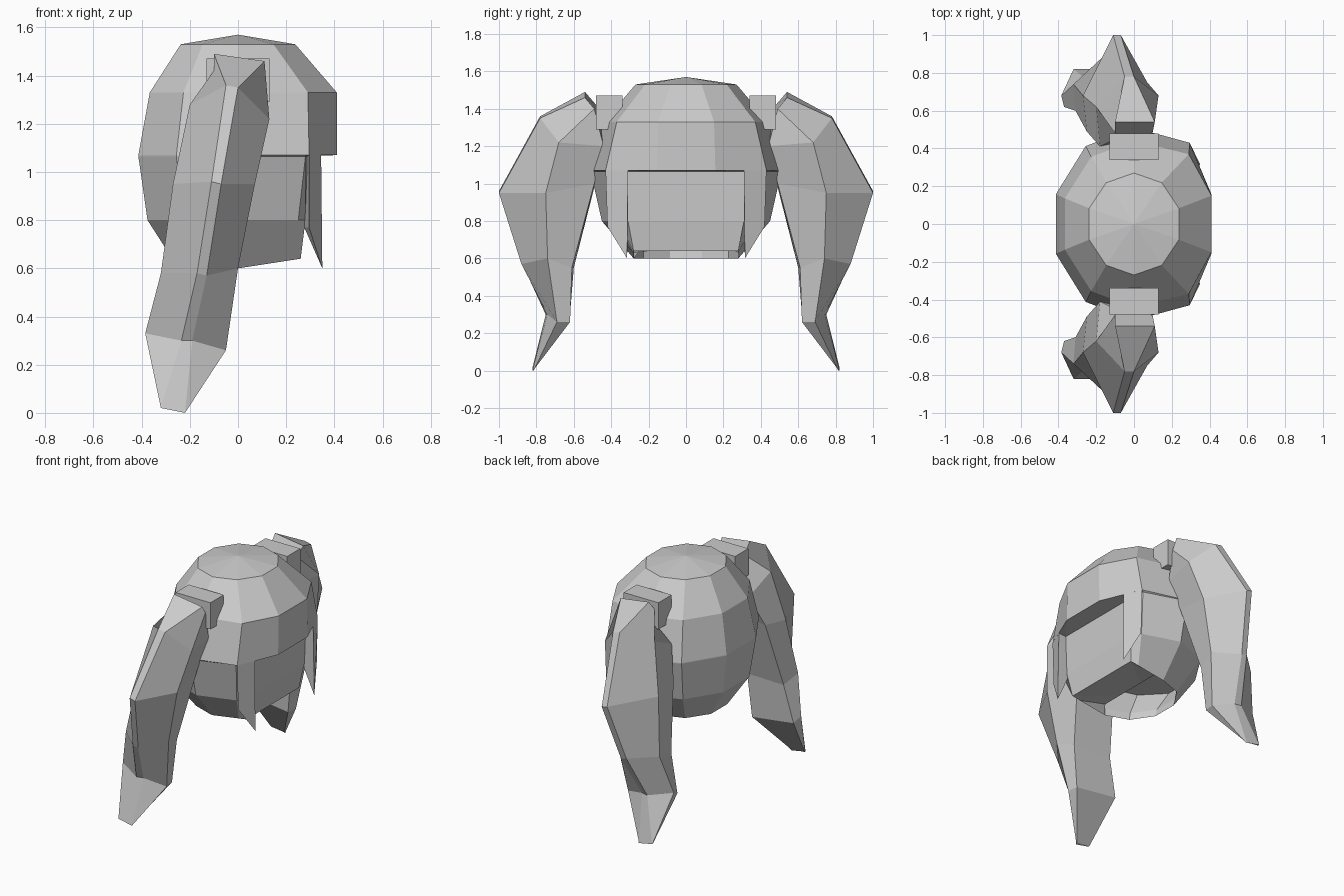
import bpy, bmesh, math
from mathutils import Vector

cube = bpy.data.objects.get("Cube")
if cube:
    bpy.data.objects.remove(cube, do_unlink=True)

grey = bpy.data.materials.new("hair_grey")
grey.use_nodes = True
grey.diffuse_color = (0.6, 0.6, 0.6, 1)
grey.node_tree.nodes["Principled BSDF"].inputs["Base Color"].default_value = (0.6, 0.6, 0.6, 1)


def finish(name, bm):
    """Clean the mesh and turn it into a flat shaded object."""
    bmesh.ops.remove_doubles(bm, verts=bm.verts[:], dist=0.001)
    bmesh.ops.recalc_face_normals(bm, faces=bm.faces[:])
    mesh = bpy.data.meshes.new(name)
    bm.to_mesh(mesh)
    bm.free()
    mesh.materials.append(grey)
    obj = bpy.data.objects.new(name, mesh)
    bpy.context.collection.objects.link(obj)
    return obj


def loft(name, rings, top=None):
    """Bridge closed rings of points; close the ends, the first with a pole if given."""
    bm = bmesh.new()
    loops = [[bm.verts.new(p) for p in ring] for ring in rings]
    n = len(rings[0])
    for a, b in zip(loops, loops[1:]):
        for i in range(n):
            j = (i + 1) % n
            bm.faces.new((a[i], a[j], b[j], b[i]))
    bm.faces.new(loops[-1])
    if top is None:
        bm.faces.new(loops[0])
    else:
        tip = bm.verts.new(top)
        for i in range(n):
            bm.faces.new((loops[0][i], loops[0][(i + 1) % n], tip))
    return finish(name, bm)


def cap_ring(z, rx, ry, front=None, temple=None, lift=0):
    """Ten-sided ring; front and temple pairs can be moved to (x, y).
    Lift raises the front of the ring."""
    ring = []
    for k in range(10):
        a = math.radians(18 + 36 * k)
        x, y = rx * math.cos(a), ry * math.sin(a)
        moved = front if k in (0, 9) else temple if k in (1, 8) else None
        if moved:
            x, y = moved[0], math.copysign(moved[1], y)
        ring.append((x, y, z + lift * max(0, x) / rx))
    return ring


# Head cap: the fringe overhangs a recessed flat face panel,
# and the nape is a thin shell around a hollow
loft("hair_cap", [
    cap_ring(1.53, 0.25, 0.27),
    cap_ring(1.33, 0.385, 0.44, (0.41, 0.15), (0.29, 0.37)),
    cap_ring(1.07, 0.435, 0.51, (0.41, 0.157), (0.295, 0.43)),
    cap_ring(1.065, 0.435, 0.51, (0.29, 0.31), (0.28, 0.42)),
    cap_ring(0.8, 0.395, 0.45, (0.28, 0.31), (0.25, 0.37)),
    cap_ring(0.6, 0.26, 0.28, (0.26, 0.28), (0.2, 0.28), lift=0.04),
    cap_ring(0.65, 0.27, 0.28, (0.03, 0.1), (0.03, 0.24)),
    cap_ring(0.8, 0.37, 0.28, (0.03, 0.1), (0.03, 0.24)),
], top=(0, 0, 1.57))

# Tail rails, each running from the tie down to the tip
rails = [
    [(-.10, .54, 1.49), (-.05, .78, 1.36), (-.11, 1, .96), (-.17, .88, .58), (-.235, .75, .3), (-.32, .82, .02)],
    [(.11, .54, 1.46), (0, .78, 1.35), (-.07, 1, .95), (-.13, .88, .57), (-.19, .74, .3), (-.22, .82, 0)],
    [(.10, .49, 1.4), (.13, .68, 1.22), (.07, .75, .95), (0, .74, .6), (-.05, .69, .26), (-.22, .815, 0)],
    [(.08, .47, 1.32), (.09, .44, 1.2), (.04, .49, 1), (-.03, .61, .55), (-.06, .62, .26), (-.22, .81, .01)],
    [(-.08, .46, 1.32), (-.18, .41, 1.18), (-.25, .49, .98), (-.31, .6, .55), (-.37, .62, .3), (-.32, .81, .02)],
    [(-.10, .48, 1.42), (-.2, .62, 1.28), (-.27, .68, .95), (-.32, .74, .58), (-.385, .68, .33), (-.32, .815, .02)],
]

for side, s in (("left", 1), ("right", -1)):
    # Long pointed tail
    loft(side + "_tail", [[(x, s * y, z) for x, y, z in ring] for ring in zip(*rails)])

    # Square tie block
    bm = bmesh.new()
    bmesh.ops.create_cube(bm, size=1)
    for v in bm.verts:
        v.co = Vector((v.co.x * 0.26, s * 0.41 + v.co.y * 0.14, 1.38 + v.co.z * 0.18))
    finish(side + "_tie", bm)

    # Pointed lock framing the face, continuing the slanted side of the fringe
    lock_top = [(0.295, 0.43, 1.07), (0.345, 0.31, 1.07), (0.285, 0.31, 1.07)]
    lock_end = [(0.295, 0.42, 0.77), (0.35, 0.315, 0.6), (0.275, 0.31, 0.77)]
    loft(side + "_face_lock", [[(x, s * y, z) for x, y, z in ring] for ring in (lock_top, lock_end)])
